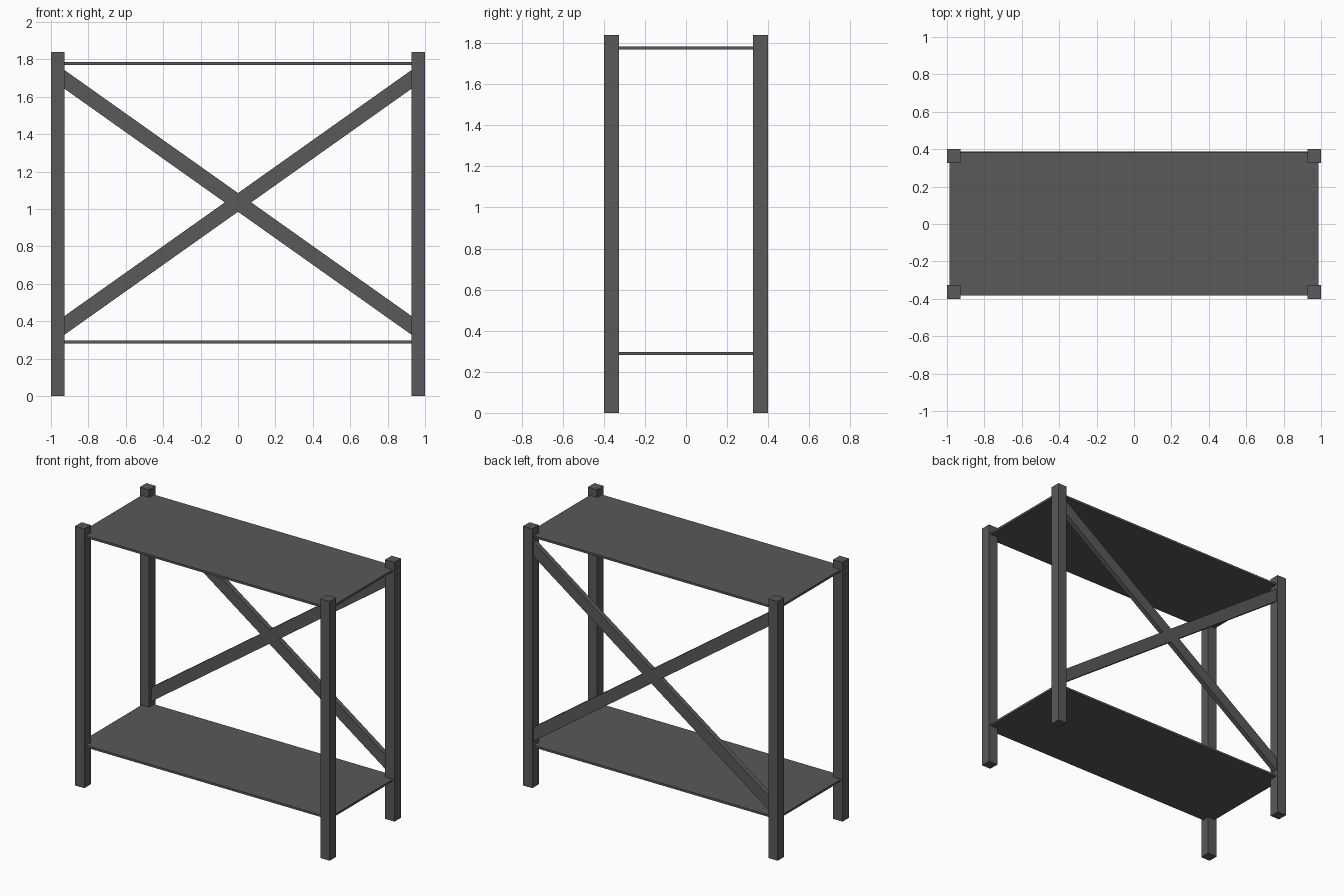
import bpy
import bmesh
from mathutils import Matrix, Vector

cube = bpy.data.objects.get("Cube")
if cube:
    bpy.data.objects.remove(cube, do_unlink=True)

# Dark grey painted metal
grey = bpy.data.materials.new("dark_grey")
grey.use_nodes = True
colour = (0.1, 0.1, 0.1, 1)
grey.diffuse_color = colour
grey.node_tree.nodes["Principled BSDF"].inputs["Base Color"].default_value = colour


def add_object(name, bm):
    bmesh.ops.recalc_face_normals(bm, faces=bm.faces)
    mesh = bpy.data.meshes.new(name)
    bm.to_mesh(mesh)
    bm.free()
    mesh.materials.append(grey)
    obj = bpy.data.objects.new(name, mesh)
    bpy.context.collection.objects.link(obj)


def box(name, centre, size):
    bm = bmesh.new()
    bmesh.ops.create_cube(bm, size=1, matrix=Matrix.Translation(centre) @ Matrix.Diagonal((*size, 1)))
    add_object(name, bm)


# Four square posts
POST, HEIGHT, DEPTH = 0.073, 1.84, 0.40
for side, sx in (("left", 1), ("right", -1)):
    for end, sy in (("front", -1), ("back", 1)):
        box(f"{end}_{side}_post",
            (sx * (1 - POST / 2), sy * (DEPTH - POST / 2), HEIGHT / 2),
            (POST, POST, HEIGHT))

# Two thin shelves
for name, z in (("lower_shelf", 0.289), ("upper_shelf", 1.777)):
    box(name, (0, 0, z), (1.972, 0.764, 0.015))

# Cross brace between the back posts, as one extruded X outline
reach, rise, half, mid = 1 - POST, 0.657, 0.05, 1.035
notch = half * reach / rise
quarter = [(reach, rise - half), (reach, rise + half), (0, half)]
upper = quarter + [(-x, z) for x, z in reversed(quarter[:2])]
outline = upper + [(-notch, 0)] + [(-x, -z) for x, z in upper] + [(notch, 0)]
bm = bmesh.new()
face = bm.faces.new([bm.verts.new((x, 0.387, mid + z)) for x, z in outline])
extruded = bmesh.ops.extrude_face_region(bm, geom=[face], use_keep_orig=True)
moved = [g for g in extruded["geom"] if isinstance(g, bmesh.types.BMVert)]
bmesh.ops.translate(bm, verts=moved, vec=Vector((0, -0.035, 0)))
add_object("back_cross_brace", bm)
